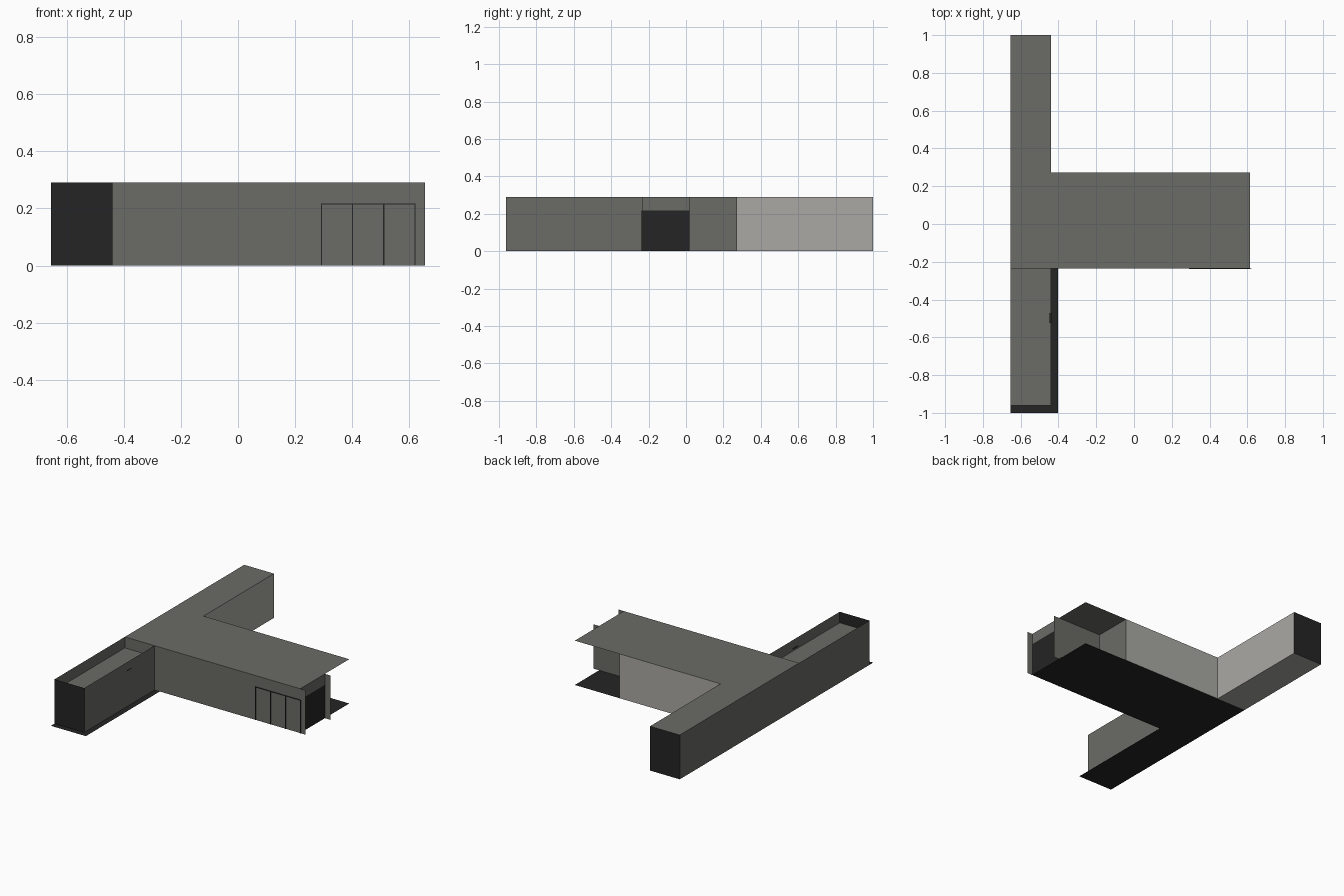
import bpy, bmesh
from mathutils import Vector

if "Cube" in bpy.data.objects:
    bpy.data.objects.remove(bpy.data.objects["Cube"])


def material(name, r, g, b):
    m = bpy.data.materials.new(name)
    m.diffuse_color = (r, g, b, 1)
    m.use_nodes = True
    m.node_tree.nodes["Principled BSDF"].inputs["Base Color"].default_value = m.diffuse_color
    return m


GREY = material("mid grey", 0.145, 0.145, 0.132)
LIGHT = material("light grey", 0.40, 0.395, 0.37)
DARK = material("near black", 0.018, 0.018, 0.018)


def sheet(name, points, mat, facing):
    """Single flat face turned towards the given direction."""
    bm = bmesh.new()
    face = bm.faces.new([bm.verts.new(p) for p in points])
    face.normal_update()
    if face.normal.dot(Vector(facing)) < 0:
        face.normal_flip()
    me = bpy.data.meshes.new(name)
    bm.to_mesh(me)
    bm.free()
    me.materials.append(mat)
    ob = bpy.data.objects.new(name, me)
    bpy.context.collection.objects.link(ob)
    return ob


def wall(name, a, b, mat, facing, z0=0.0, z1=0.29):
    """Upright sheet standing on the plan line a-b."""
    return sheet(name, [(*a, z0), (*b, z0), (*b, z1), (*a, z1)], mat, facing)


def slab(name, outline, z, mat, facing=(0, 0, 1)):
    return sheet(name, [(x, y, z) for x, y in outline], mat, facing)


def bar(name, x0, x1, z0, z1):
    """Thin dark frame bar on the front wall."""
    bpy.ops.mesh.primitive_cube_add(size=1, location=((x0 + x1) / 2, FRONT - 0.002, (z0 + z1) / 2))
    ob = bpy.context.object
    ob.name = name
    ob.scale = (x1 - x0, 0.004, z1 - z0)
    ob.data.materials.append(DARK)


# plan lines
W, E, END, TIP = -0.655, -0.44, 0.615, 0.655   # wing sides, roof end, wall tips
FRONT, BACK, MID = -0.235, 0.272, 0.02         # main block sides, recess wall
SOUTH, NORTH = -0.962, 1.0
LOW, TOP, NOTCH = 0.218, 0.29, 0.292

# roofs
slab("main_roof", [(W, FRONT), (END, FRONT), (END, BACK), (E, BACK), (E, NORTH), (W, NORTH)], TOP, GREY)
slab("low_wing_roof", [(W, SOUTH), (E, SOUTH), (E, FRONT), (W, FRONT)], LOW, GREY)

# floors
slab("dark_floor", [(W, -1), (-0.402, -1), (-0.402, FRONT), (END, FRONT), (END, BACK), (W, BACK)],
     0, DARK, (0, 0, -1))
slab("light_floor", [(W, BACK), (E, BACK), (E, NORTH), (W, NORTH)], 0, LIGHT, (0, 0, -1))

# wing walls
wall("west_wall", (W, SOUTH), (W, NORTH), GREY, (-1, 0, 0))
wall("south_wing_east_wall", (E, SOUTH), (E, FRONT), GREY, (1, 0, 0))
wall("south_end_wall", (W, SOUTH), (E, SOUTH), DARK, (0, -1, 0))
wall("north_wing_east_wall", (E, BACK), (E, NORTH), LIGHT, (1, 0, 0))
wall("north_end_wall", (W, NORTH), (E, NORTH), DARK, (0, 1, 0))

# main block walls
wall("front_wall", (W, FRONT), (TIP, FRONT), GREY, (0, -1, 0))
wall("back_wall", (E, BACK), (NOTCH, BACK), LIGHT, (0, 1, 0))
wall("recess_end_wall", (NOTCH, MID), (NOTCH, BACK), GREY, (1, 0, 0))
wall("recess_side_wall", (NOTCH, MID), (TIP, MID), GREY, (0, 1, 0))
wall("end_glazing", (END, FRONT), (END, MID), DARK, (1, 0, 0), 0, LOW)
wall("end_lintel", (END, FRONT), (END, MID), GREY, (1, 0, 0), LOW, TOP)

# front window frame
T = 0.004
for i in range(4):
    x = 0.29 + i * 0.109
    bar("window_post", x, x + T, 0, LOW)
bar("window_head", 0.29, 0.621, LOW - T, LOW)

# small ledge at the wing wall
slab("wing_ledge", [(-0.447, -0.525), (-0.437, -0.525), (-0.437, -0.47), (-0.447, -0.47)], 0.235, DARK)
